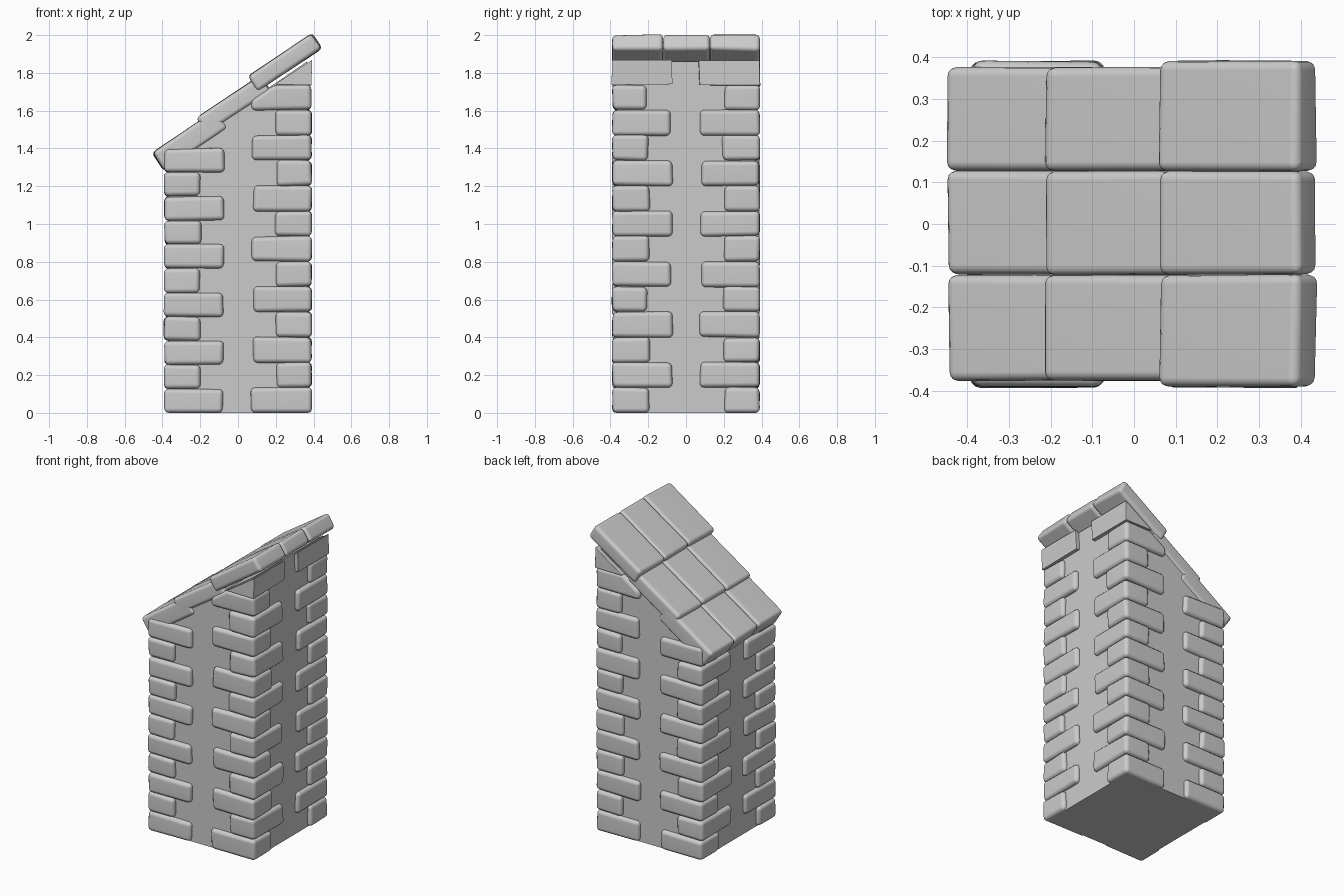
import bpy, bmesh, math, random
from mathutils import Vector, Matrix

if "Cube" in bpy.data.objects:
    bpy.data.objects.remove(bpy.data.objects["Cube"])

random.seed(4)


def finish(bm, name, bevel=0.0):
    """Turn a bmesh into a smooth-shaded object with rounded edges."""
    bmesh.ops.recalc_face_normals(bm, faces=bm.faces)
    me = bpy.data.meshes.new(name)
    bm.to_mesh(me)
    bm.free()
    ob = bpy.data.objects.new(name, me)
    bpy.context.collection.objects.link(ob)
    if bevel:
        for p in me.polygons:
            p.use_smooth = True
        b = ob.modifiers.new("round", 'BEVEL')
        b.width, b.segments, b.limit_method = bevel, 3, 'ANGLE'
        b.angle_limit = math.radians(25)
        ob.modifiers.new("normals", 'WEIGHTED_NORMAL')
    return ob


def box(lo, hi, jitter):
    """Box between two corners with slightly uneven, hand-cut corners."""
    bm = bmesh.new()
    bmesh.ops.create_cube(bm, size=1)
    for v in bm.verts:
        v.co = Vector([(l + h) / 2 + c * (h - l) + random.uniform(-j, j)
                       for l, h, c, j in zip(lo, hi, v.co, jitter)])
    return bm


# Plain wall core with a sloping top
W = 0.365
bm = bmesh.new()
profile = [(-W, 0), (W, 0), (W, 1.86), (-W, 1.36)]
face = bm.faces.new([bm.verts.new((x, -W, z)) for x, z in profile])
ext = bmesh.ops.extrude_face_region(bm, geom=[face])
bmesh.ops.translate(bm, vec=(0, 2 * W, 0),
                    verts=[g for g in ext["geom"] if isinstance(g, bmesh.types.BMVert)])
finish(bm, "wall_core")


# Corner stones: long and short sides alternate with every course
def corner_stones(sx, sy, rows, top):
    pitch = top / rows
    for i in range(rows):
        lx, ly = (0.315, 0.19) if i % 2 == 0 else (0.19, 0.315)
        lx += random.uniform(-0.008, 0.008)
        ly += random.uniform(-0.008, 0.008)
        z0, z1 = i * pitch, (i + 1) * pitch
        xs = sorted((sx * 0.39, sx * (0.39 - lx)))
        ys = sorted((sy * 0.39, sy * (0.39 - ly)))
        bm = box((xs[0], ys[0], z0), (xs[1], ys[1], z1), (0.004, 0.004, 0.004))
        if i == 0:
            for v in bm.verts:
                if v.co.z < 0.05:
                    v.co.z = 0
        # Stones on the tall side are cut along the roof slope
        if sx > 0 and i >= rows - 2:
            geom = bm.verts[:] + bm.edges[:] + bm.faces[:]
            bmesh.ops.bisect_plane(bm, geom=geom, plane_co=(0, 0, 1.61),
                                   plane_no=(-0.66, 0, 1), clear_outer=True)
            bmesh.ops.holes_fill(bm, edges=[e for e in bm.edges if e.is_boundary])
        finish(bm, f"corner_stone_{'r' if sx > 0 else 'l'}{'b' if sy > 0 else 'f'}_{i}", 0.024)


for sy in (-1, 1):
    corner_stones(-1, sy, 11, 1.40)
    corner_stones(1, sy, 14, 1.87)

# Roof slabs: three overlapping rows of three, (upper left x, z, thickness, half width)
slope = math.radians(33.7)
rows = [(-0.455, 1.378, 0.115, 0.376), (-0.22, 1.562, 0.10, 0.377), (0.052, 1.783, 0.098, 0.391)]
for r, (x, z, thick, half) in enumerate(rows):
    cuts = [-half, -0.122, 0.127, half]
    for c in range(3):
        bm = box((0, cuts[c], -thick), (0.407, cuts[c + 1], 0), (0.005, 0.002, 0.003))
        bm.transform(Matrix.Translation((x, 0, z)) @ Matrix.Rotation(-slope, 4, 'Y'))
        finish(bm, f"roof_slab_{r}_{c}", 0.022)
